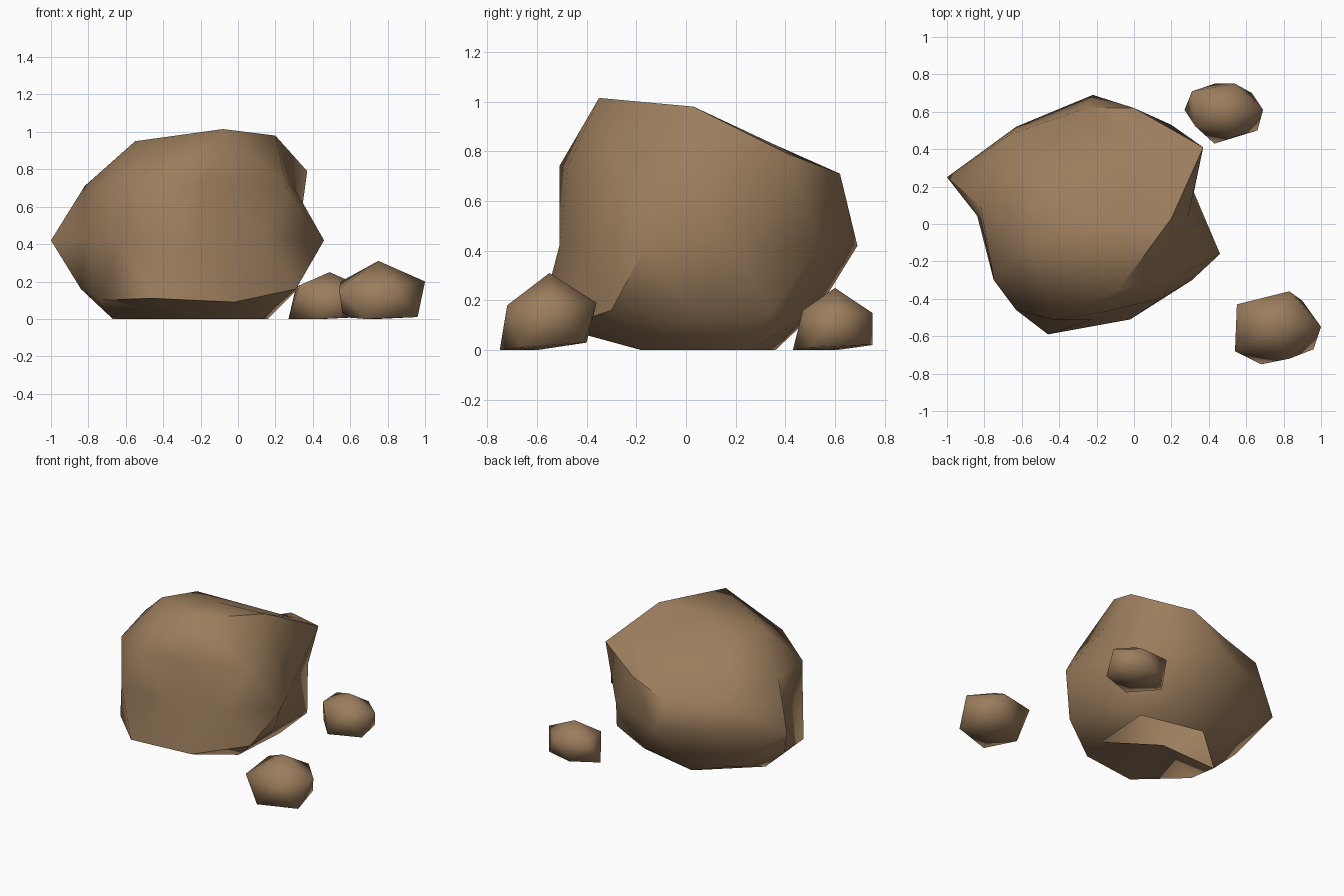
import bpy
import bmesh
import math

# Remove the default cube only
default_cube = bpy.data.objects.get("Cube")
if default_cube:
    bpy.data.objects.remove(default_cube, do_unlink=True)

# Single earthy stone colour
stone = bpy.data.materials.new("brown_stone")
stone.use_nodes = True
stone_colour = (0.33, 0.205, 0.108, 1.0)
stone.diffuse_color = stone_colour
shader = stone.node_tree.nodes["Principled BSDF"]
shader.inputs["Base Color"].default_value = stone_colour
shader.inputs["Roughness"].default_value = 0.9

LEVELS = (0.95, 0.7, 0.2, -0.2, -0.7, -0.95)


def ring_order(vert):
    """Sort from the apex down, then anticlockwise around each ring."""
    level = sum(vert.co.z < limit for limit in LEVELS)
    angle = round(math.degrees(math.atan2(vert.co.y, vert.co.x))) % 360
    return level, angle


def sculpt_stone(name, subdivisions, rings, crease_angle):
    """Move the rings of an icosphere into place; a missing pole leaves it open."""
    bm = bmesh.new()
    bmesh.ops.create_icosphere(bm, subdivisions=subdivisions, radius=1.0)
    ordered = sorted(bm.verts, key=ring_order)
    targets = [point for ring in rings for point in ring]
    for vert, target in zip(ordered, targets):
        vert.co = target
    bmesh.ops.delete(bm, geom=ordered[len(targets):], context="VERTS")

    mesh = bpy.data.meshes.new(name)
    bm.to_mesh(mesh)
    bm.free()
    mesh.materials.append(stone)
    obj = bpy.data.objects.new(name, mesh)
    bpy.context.collection.objects.link(obj)

    # Soft facets, keeping only the hard breaks crisp
    bpy.ops.object.select_all(action="DESELECT")
    obj.select_set(True)
    bpy.context.view_layer.objects.active = obj
    bpy.ops.object.shade_smooth_by_angle(angle=math.radians(crease_angle))


def level_ring(height, outline):
    """Lift a plan outline to one height."""
    return [(x, y, height) for x, y in outline]


# Large boulder: crown, shoulder, waist, foot and open underside
crown = [(.2, .03, .98), (.2, .35, .83), (-.48, .21, .895),
         (-.55, -.1, .95), (-.08, -.35, 1.015)]
shoulder = [(.29, .04, .72), (.37, .41, .79), (0, .62, .71), (-.26, .62, .6),
            (-.66, .48, .61), (-.82, .09, .71), (-.75, -.29, .68),
            (-.43, -.51, .74), (-.18, -.475, .74), (.26, -.27, .7)]
waist = level_ring(.42, [(.32, .17), (.2, .53), (-.22, .69), (-.63, .52), (-1, .25),
                         (-.82, .02), (-.63, -.46), (-.22, -.51), (.14, -.4), (.46, -.16)])
foot = [(.27, .03, .14), (.32, .35, .16), (0, .46, .12), (-.25, .53, .16),
        (-.6, .4, .12), (-.84, .05, .16), (-.75, -.3, .1),
        (-.46, -.59, .11), (-.02, -.51, .09), (.31, -.3, .16)]
base = level_ring(0, [(.16, .26), (-.3, .36), (-.67, .03), (-.21, .05), (.13, -.18)])
sculpt_stone("boulder", 2, [[(-.15, 0, .98)], crown, shoulder, waist, foot, base], 52)

# Small stone in front
upper = [(1, -.55, .2), (.83, -.36, .19), (.55, -.43, .2), (.54, -.68, .16), (.83, -.72, .18)]
lower = [(.9, -.41, .03), (.72, -.4, .03), (.56, -.55, .01), (.68, -.75, 0), (.96, -.67, .01)]
sculpt_stone("front_pebble", 1, [[(.75, -.55, .31)], upper, lower, [(.75, -.6, 0)]], 180)

# Small stone behind
upper = [(.69, .61, .16), (.54, .75, .15), (.31, .71, .17), (.33, .52, .18), (.55, .47, .16)]
lower = [(.63, .7, .02), (.43, .75, .02), (.27, .61, 0), (.43, .43, 0), (.66, .5, .01)]
sculpt_stone("back_pebble", 1, [[(.49, .6, .25)], upper, lower, [(.46, .57, 0)]], 180)
